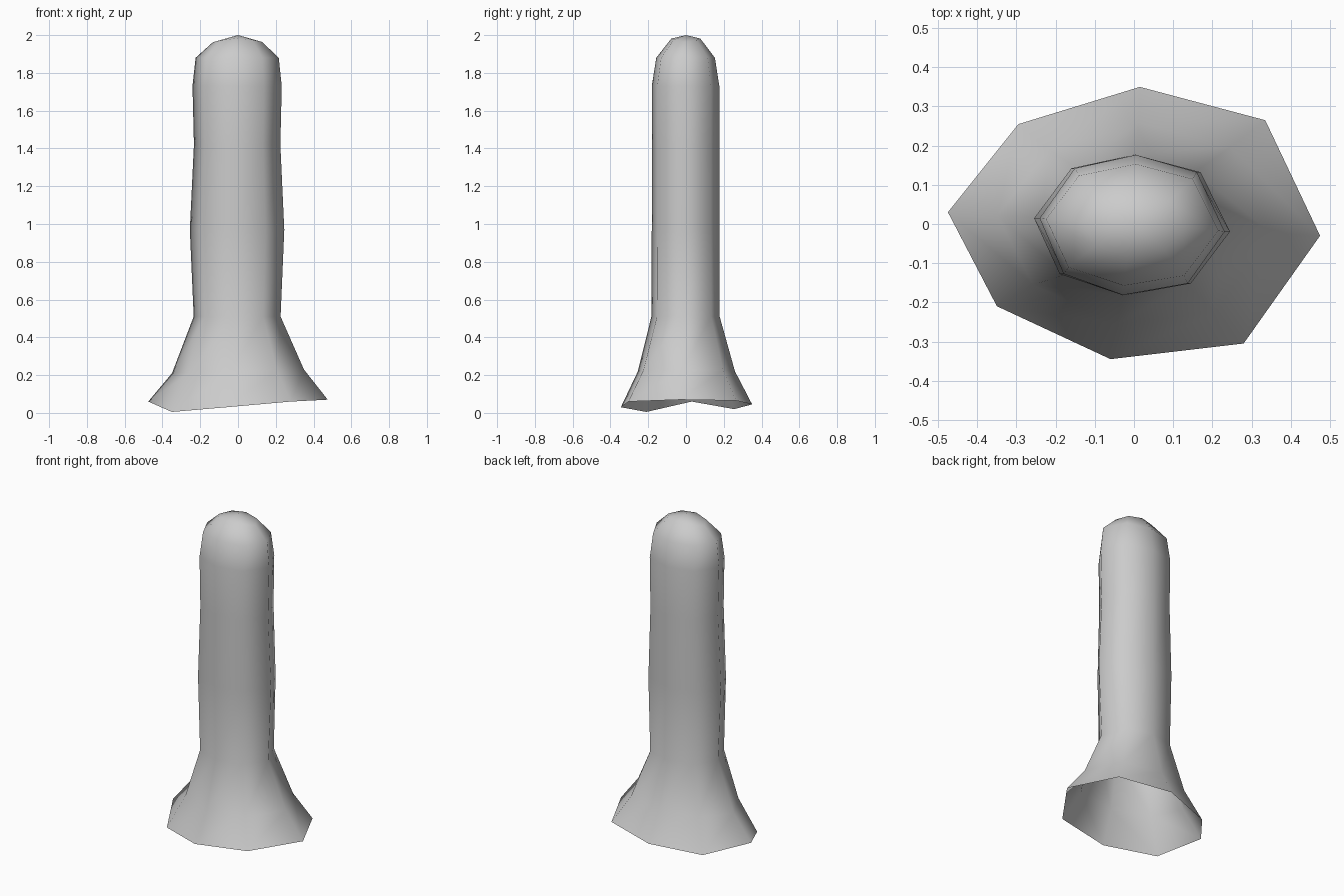
import bpy, bmesh

if "Cube" in bpy.data.objects:
    bpy.data.objects.remove(bpy.data.objects["Cube"])

# Skewed octagon of the flared foot, with its uneven hem height
foot = [(0.475, -0.03, 0.07), (0.335, 0.265, 0.065), (0.015, 0.35, 0.045),
        (-0.295, 0.255, 0.02), (-0.475, 0.03, 0.06), (-0.35, -0.21, 0.005),
        (-0.06, -0.345, 0.03), (0.28, -0.305, 0.06)]
# Octagon of the column at its widest
column = [(0.245, -0.02), (0.17, 0.135), (0.005, 0.18), (-0.16, 0.145),
          (-0.255, 0.015), (-0.19, -0.13), (-0.03, -0.185), (0.145, -0.155)]
# Column levels: height, x scale, y scale
levels = [(0.51, 0.92, 0.99), (0.97, 1.0, 0.98), (1.42, 0.915, 0.98),
          (1.73, 0.945, 0.98), (1.88, 0.88, 0.85)]

rings = [foot, [(x * 0.735, y * 0.74, 0.22 + 0.02 * x) for x, y, z in foot]]
rings += [[(x * sx, y * sy, z) for x, y in column] for z, sx, sy in levels]
# Shoulder ring of the rounded top
rings.append([(x * 0.52, y * 0.42, 1.982 - 0.3 * abs(x) ** 2) for x, y in column])

bm = bmesh.new()
loops = [[bm.verts.new(p) for p in ring] for ring in rings]
for low, high in zip(loops, loops[1:]):
    for i in range(8):
        j = (i + 1) % 8
        bm.faces.new((low[i], low[j], high[j], high[i]))
tip = bm.verts.new((0, 0, 2.0))
for i in range(8):
    bm.faces.new((loops[-1][i], loops[-1][(i + 1) % 8], tip))
for f in bm.faces:
    f.smooth = True

mesh = bpy.data.meshes.new("flared_column")
bm.to_mesh(mesh)
bm.free()
obj = bpy.data.objects.new("flared_column", mesh)
bpy.context.collection.objects.link(obj)
